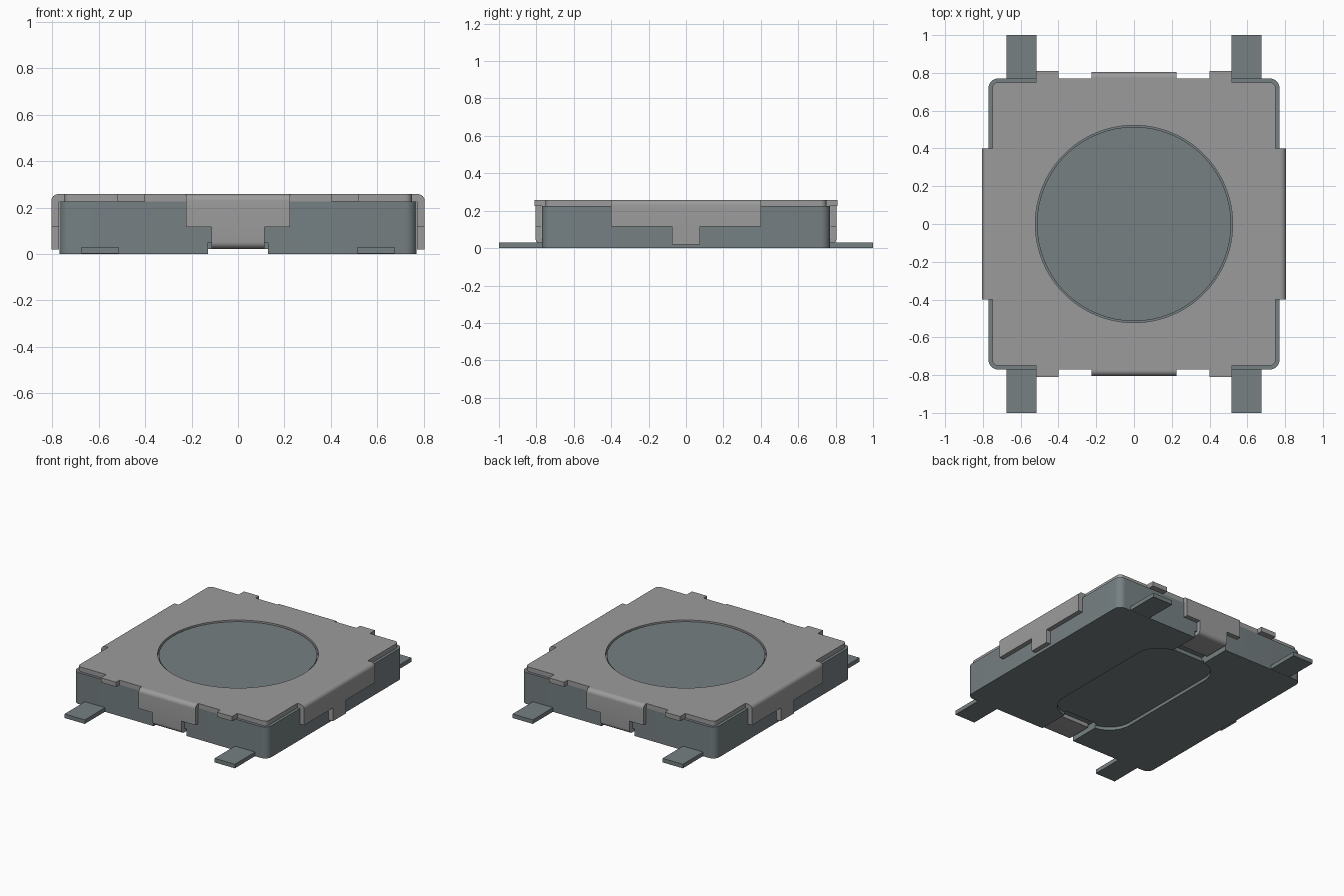
import bpy, bmesh, math
from mathutils import Matrix

if "Cube" in bpy.data.objects:
    bpy.data.objects.remove(bpy.data.objects["Cube"], do_unlink=True)


def material(name, rgb):
    m = bpy.data.materials.new(name)
    m.use_nodes = True
    m.diffuse_color = (*rgb, 1)
    m.node_tree.nodes["Principled BSDF"].inputs["Base Color"].default_value = (*rgb, 1)
    return m


SLATE = material("slate grey", (0.18, 0.215, 0.225))
STEEL = material("steel grey", (0.33, 0.33, 0.33))
BODY, TOP, SHEET = 0.77, 0.258, 0.225      # body half width, cover top, cover underside
OUT, INN, LOW = 0.805, 0.772, 0.115        # flap outer face, inner face, lower edge


def arc(cx, cy, r, start, end, steps=8):
    angles = [math.radians(start + (end - start) * i / steps) for i in range(steps + 1)]
    return [(cx + r * math.cos(a), cy + r * math.sin(a)) for a in angles]


def rounded(hx, hy, r):
    pts = []
    for i, (sx, sy) in enumerate([(1, 1), (-1, 1), (-1, -1), (1, -1)]):
        pts += arc(sx * (hx - r), sy * (hy - r), r, 90 * i, 90 * i + 90)
    return pts


def rect(x0, x1, y0, y1):
    return [(x0, y0), (x1, y0), (x1, y1), (x0, y1)]


def solid(name, pts, z0, z1, mat, matrix=Matrix()):
    """Extrude a closed profile between two heights."""
    bm = bmesh.new()
    face = bm.faces.new([bm.verts.new((x, y, z0)) for x, y in pts])
    ext = bmesh.ops.extrude_face_region(bm, geom=[face])
    verts = [g for g in ext["geom"] if isinstance(g, bmesh.types.BMVert)]
    bmesh.ops.translate(bm, vec=(0, 0, z1 - z0), verts=verts)
    bm.transform(matrix)
    bmesh.ops.recalc_face_normals(bm, faces=bm.faces)
    mesh = bpy.data.meshes.new(name)
    bm.to_mesh(mesh)
    bm.free()
    mesh.materials.append(mat)
    ob = bpy.data.objects.new(name, mesh)
    bpy.context.scene.collection.objects.link(ob)
    return ob


def cut(ob, cutter):
    """Subtract the cutter and throw it away."""
    mod = ob.modifiers.new("cut", 'BOOLEAN')
    mod.operation, mod.solver, mod.object = 'DIFFERENCE', 'EXACT', cutter
    bpy.context.view_layer.update()
    ev = ob.evaluated_get(bpy.context.evaluated_depsgraph_get())
    mesh = bpy.data.meshes.new_from_object(ev)
    ob.modifiers.clear()
    ob.data = mesh
    bpy.data.objects.remove(cutter, do_unlink=True)


parts = []

# Housing with shallow underside recess and an end groove on each side
body = solid("housing", rounded(BODY, BODY, 0.05), 0, SHEET, SLATE)
cut(body, solid("recess_cutter", rounded(0.28, 0.55, 0.17), -0.1, 0.022, SLATE))
for s in (1, -1):
    groove = sorted((s * 0.53, s * 0.9))
    cut(body, solid("groove_cutter", rect(-0.13, 0.13, *groove), -0.1, 0.05, SLATE))
parts.append(body)

# Cover plate: one quarter outline mirrored to four, with a round opening
quarter = [(0.4, BODY), (0.4, 0.81), (0.52, 0.81), (0.52, 0.75)] + arc(0.72, 0.72, 0.03, 90, 0)
half = quarter + [(x, -y) for x, y in reversed(quarter)]
cover = solid("cover_plate", half + [(-x, y) for x, y in reversed(half)], SHEET, TOP, STEEL)
circle = arc(0, 0, 0.522, 0, 360, 96)[:-1]
cut(cover, solid("opening_cutter", circle, 0.1, 0.4, STEEL))
parts.append(cover)

# Round button sitting just below the cover surface
parts.append(solid("button", arc(0, 0, 0.514, 0, 360, 96)[:-1], 0.2, 0.25, SLATE))

# Bent flaps on the four sides, each with a narrow stem
for side, angle in (("back", 0), ("left", -90), ("front", 180), ("right", 90)):
    along_y = side in ("front", "back")
    start, width, stem = (BODY, 0.225, 0.115) if along_y else (0.75, 0.4, 0.075)
    place = Matrix.Rotation(math.radians(angle), 4, 'Z') @ Matrix(
        ((0, 0, 1, 0), (1, 0, 0, 0), (0, 1, 0, 0), (0, 0, 0, 1)))
    bend = [(start, TOP)] + arc(0.775, 0.228, 0.03, 90, 0)
    flap = bend + [(OUT, LOW), (INN, LOW), (INN, SHEET), (start, SHEET)]
    parts.append(solid(side + "_flap", flap, -width, width, STEEL, place))
    if along_y:   # stem hooks under the housing
        hook = [(OUT, LOW)] + arc(0.775, 0.052, 0.03, 0, -90)
        hook += [(0.6, 0.022), (0.6, 0.049), (INN, 0.049), (INN, LOW)]
    else:
        hook = rect(INN, OUT, 0.02, LOW)
    parts.append(solid(side + "_stem", hook, -stem, stem, STEEL, place))

# Four flat solder legs
for sx, across in ((1, "left"), (-1, "right")):
    for sy, along in ((1, "back"), (-1, "front")):
        leg = rect(sx * 0.515, sx * 0.675, sy * 0.76, sy * 1.0)
        parts.append(solid(f"{along}_{across}_leg", leg, 0.001, 0.03, SLATE))

# Smooth rounded corners, keep edges crisp
bpy.ops.object.select_all(action='DESELECT')
for ob in parts:
    ob.select_set(True)
bpy.context.view_layer.objects.active = body
bpy.ops.object.shade_smooth_by_angle(angle=math.radians(30))
